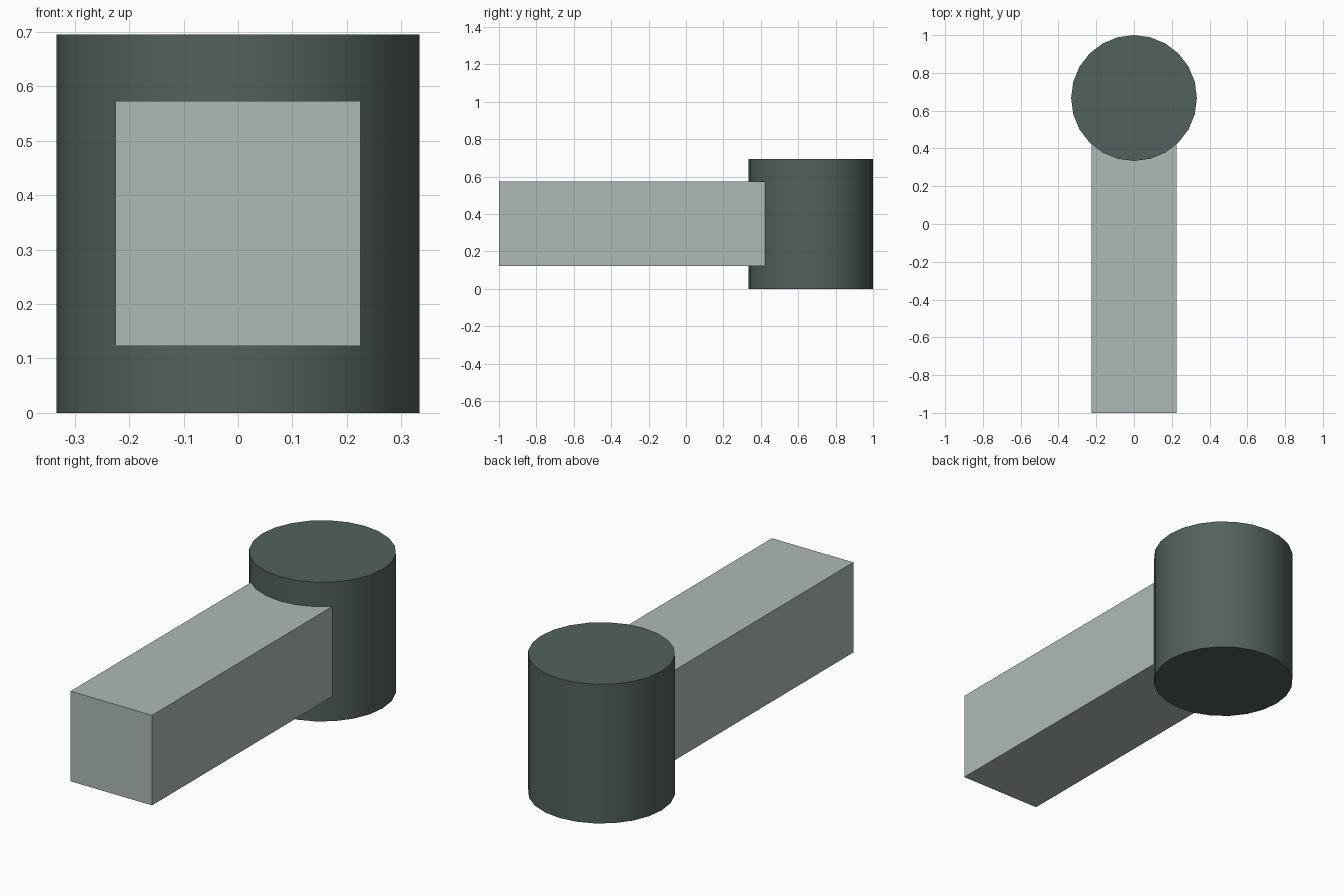
import bpy, math

if "Cube" in bpy.data.objects:
    bpy.data.objects.remove(bpy.data.objects["Cube"])

def paint(obj, name, color):
    mat = bpy.data.materials.new(name)
    mat.diffuse_color = (*color, 1)
    mat.use_nodes = True
    mat.node_tree.nodes["Principled BSDF"].inputs["Base Color"].default_value = mat.diffuse_color
    obj.data.materials.append(mat)

R, H = 0.333, 0.695

# upright round head
bpy.ops.mesh.primitive_cylinder_add(vertices=24, radius=R, depth=H,
                                    location=(0, 1 - R, H / 2))
head = bpy.context.object
head.name = "round_head"
bpy.ops.object.shade_smooth_by_angle(angle=math.radians(30))
paint(head, "dark_grey_green", (0.085, 0.12, 0.11))

# square bar running from the front into the middle of the head
y0, y1, z0, z1 = -1.0, 1 - R, 0.123, 0.573
bpy.ops.mesh.primitive_cube_add(size=1, location=(0, (y0 + y1) / 2, (z0 + z1) / 2))
bar = bpy.context.object
bar.name = "square_bar"
bar.scale = (0.45, y1 - y0, z1 - z0)
bpy.ops.object.transform_apply(location=False, rotation=False, scale=True)
paint(bar, "light_grey_green", (0.42, 0.49, 0.47))
